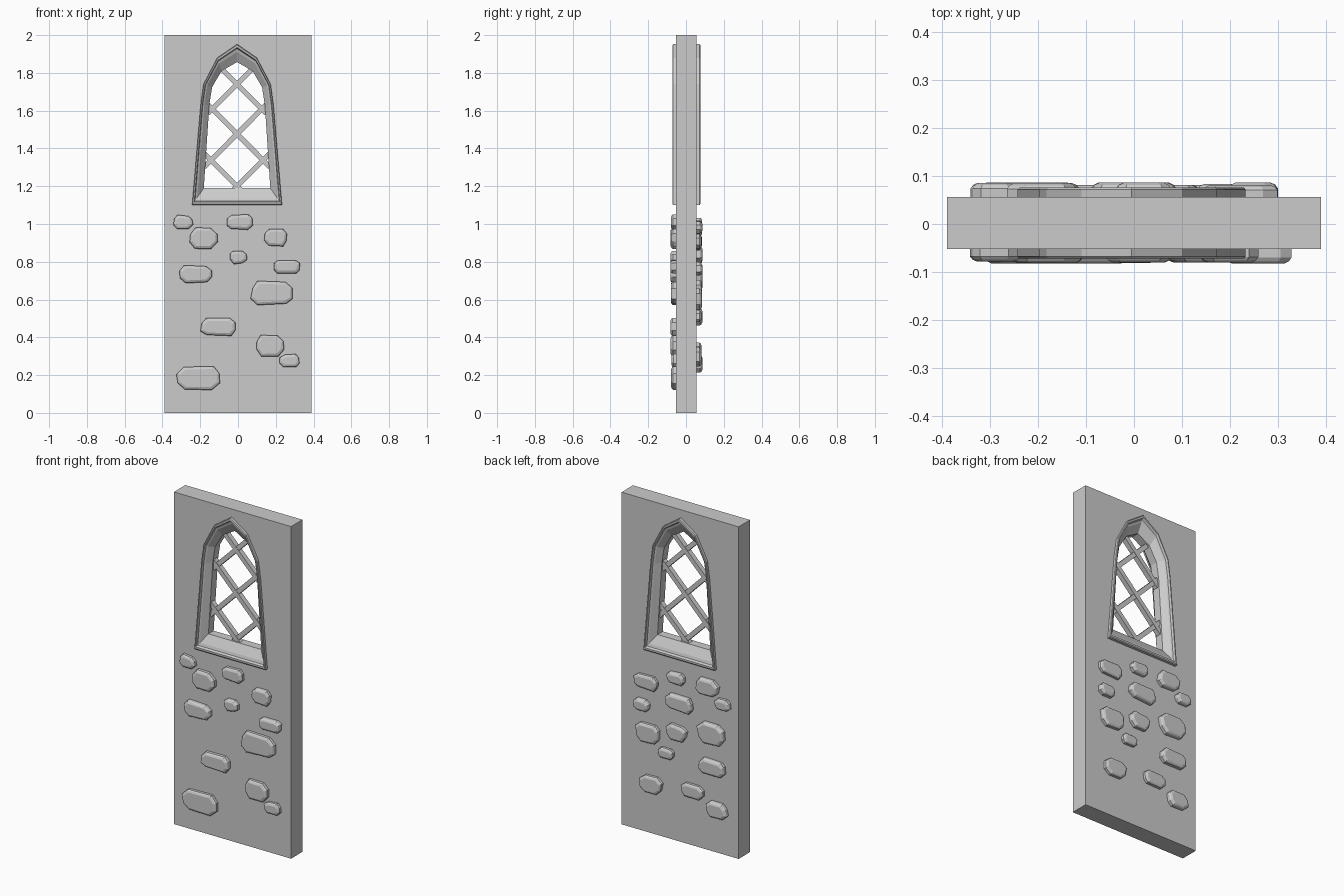
import bpy, bmesh, math, random
from mathutils import Vector

if "Cube" in bpy.data.objects:
    bpy.data.objects.remove(bpy.data.objects["Cube"])

random.seed(4)
CX = -0.005                      # window centre line
Y_FRONT, Y_BACK = -0.052, 0.056  # wall faces
Y_MID = (Y_FRONT + Y_BACK) / 2

# Half outlines of the pointed arch, bottom corner to just below apex
OUTER = [(0.238, 1.10), (0.193, 1.63), (0.178, 1.74), (0.105, 1.88), (0, 1.952)]
INNER = [(0.176, 1.19), (0.147, 1.63), (0.132, 1.725), (0.082, 1.81), (0, 1.857)]


def make_object(name, bm):
    bmesh.ops.recalc_face_normals(bm, faces=bm.faces)
    mesh = bpy.data.meshes.new(name)
    bm.to_mesh(mesh)
    bm.free()
    obj = bpy.data.objects.new(name, mesh)
    bpy.context.collection.objects.link(obj)
    return obj


def arch(t, y):
    """Closed arch outline, t=0 outer edge, t=1 opening."""
    half = [Vector(a).lerp(Vector(b), t) for a, b in zip(OUTER, INNER)]
    pts = [(p.x, p.y) for p in half] + [(-p.x, p.y) for p in half[-2::-1]]
    return [(CX + x, y, z) for x, z in pts]


def loft(name, rings, closed=False, caps=False):
    bm = bmesh.new()
    loops = [[bm.verts.new(p) for p in ring] for ring in rings]
    n = len(loops[0])
    pairs = list(zip(loops, loops[1:]))
    if closed:
        pairs.append((loops[-1], loops[0]))
    for a, b in pairs:
        for i in range(n):
            j = (i + 1) % n
            bm.faces.new((a[i], a[j], b[j], b[i]))
    if caps:
        bm.faces.new(loops[0])
        bm.faces.new(loops[-1])
    return make_object(name, bm)


def box(name, size, centre, rot_y=0):
    bm = bmesh.new()
    bmesh.ops.create_cube(bm, size=1)
    bmesh.ops.scale(bm, vec=size, verts=bm.verts)
    obj = make_object(name, bm)
    obj.location = centre
    obj.rotation_euler.y = rot_y
    return obj


# Wall slab with the window hole cut through
wall = box("wall", (0.78, Y_BACK - Y_FRONT, 2), (0, Y_MID, 1))
cutter = loft("window_cutter", [arch(0.3, -0.2), arch(0.3, 0.2)], caps=True)
cut = wall.modifiers.new("window_hole", 'BOOLEAN')
cut.operation = 'DIFFERENCE'
cut.solver = 'EXACT'
cut.object = cutter
bpy.context.view_layer.objects.active = wall
bpy.ops.object.modifier_apply(modifier=cut.name)
bpy.data.objects.remove(cutter)

# Moulded frame, same profile on the front and back
profile = [(0, 0.045), (0, 0.070), (0.06, 0.074), (0.18, 0.074),
           (0.25, 0.060), (0.43, 0.055), (1, 0.025)]
rings = [arch(t, Y_MID - d) for t, d in profile]
rings += [arch(t, Y_MID + d) for t, d in reversed(profile)]
loft("window_frame", rings, closed=True)

# Diagonal lattice bars, mirrored about the window centre
bars = [((-0.155, 1.585), (0.095, 1.835)),
        ((-0.175, 1.30), (0.157, 1.635)),
        ((-0.02, 1.18), (0.175, 1.375))]
for side in (1, -1):
    for (x0, z0), (x1, z1) in bars:
        dx, dz = side * (x1 - x0), z1 - z0
        centre = (CX + side * (x0 + x1) / 2, Y_MID + 0.001 * side, (z0 + z1) / 2)
        box("lattice_bar", (math.hypot(dx, dz), 0.03, 0.027), centre,
            -math.atan2(dz, dx))


def stone(name, x, z, w, h, side):
    """Chamfered eight-sided stone standing out of the wall."""
    face = Y_FRONT if side < 0 else Y_BACK
    depth = random.uniform(0.025, 0.031)
    c = min(w, h) * 0.28
    a, b = w / 2, h / 2
    base = [(a, b - c), (a - c, b), (c - a, b), (-a, b - c),
            (-a, c - b), (c - a, -b), (a - c, -b), (a, c - b)]
    base = [(px + random.uniform(-.06, .06) * h, pz + random.uniform(-.05, .05) * h)
            for px, pz in base]
    rings = []
    for inset, out in ((0.0, -0.01), (0.0, 0.6 * depth), (0.005, 0.85 * depth), (0.014, depth)):
        sx, sz = 1 - inset / a, 1 - inset / b
        rings.append([(x + px * sx, face + side * out, z + pz * sz) for px, pz in base])
    loft(name, rings, caps=True)


# Stones: x, z, width, height
front = [(-.29, 1.01, .10, .07), (-.185, .925, .145, .105), (.01, 1.01, .135, .075),
         (.20, .93, .12, .09), (0, .825, .09, .07), (.26, .775, .135, .07),
         (-.222, .735, .17, .09), (.183, .634, .22, .12), (-.105, .454, .18, .09),
         (.165, .355, .145, .105), (.275, .275, .10, .07), (-.21, .183, .22, .12)]
back = [(.221, .906, .15, .08), (.02, .983, .11, .065), (-.188, .983, .145, .10),
        (.248, .763, .10, .065), (-.003, .838, .175, .09), (-.291, .905, .095, .065),
        (.208, .602, .155, .115), (.016, .655, .13, .09), (-.215, .713, .175, .125),
        (.086, .511, .10, .06), (-.221, .51, .165, .085), (.185, .295, .14, .105),
        (-.089, .331, .14, .08), (-.254, .26, .13, .09)]
for s in front:
    stone("front_stone", *s, -1)
for s in back:
    stone("back_stone", *s, 1)
